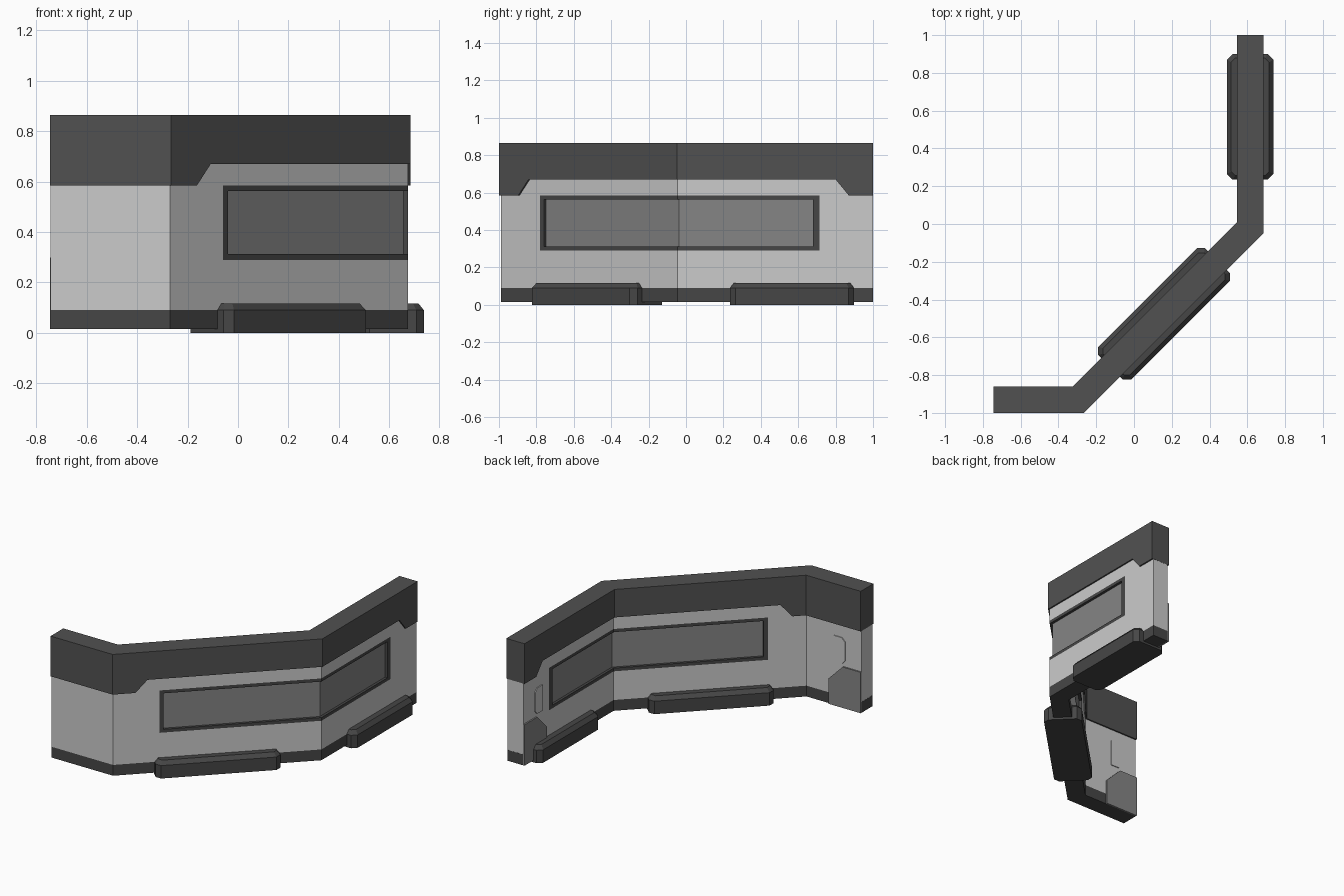
import bpy, bmesh
from mathutils import Vector, Matrix

if "Cube" in bpy.data.objects:
    bpy.data.objects.remove(bpy.data.objects["Cube"])

def material(name, v):
    m = bpy.data.materials.new(name)
    m.diffuse_color = (v, v, v, 1)
    m.use_nodes = True
    m.node_tree.nodes["Principled BSDF"].inputs["Base Color"].default_value = m.diffuse_color
    return m

LIGHT = material("light grey", 0.60)
BAND = material("dark grey", 0.083)
TRIM = material("charcoal", 0.062)
MID = material("mid grey", 0.235)

# Centre line of the bent wall, in plan
PATH = [Vector(p) for p in ((-0.745, -0.93), (-0.295, -0.93), (0.615, -0.02), (0.615, 1.0))]
DIRS = [(b - a).normalized() for a, b in zip(PATH, PATH[1:])]
CUM = [0.0]
for a, b in zip(PATH, PATH[1:]):
    CUM.append(CUM[-1] + (b - a).length)
END = CUM[-1]

def right(d):
    return Vector((d.y, -d.x))

def at(s):
    """Plan position and outward (mitred at corners) normal at distance s."""
    for i in (1, 2):
        if abs(s - CUM[i]) < 1e-6:
            n1, n2 = right(DIRS[i - 1]), right(DIRS[i])
            return PATH[i], (n1 + n2) / (1 + n1.dot(n2))
    i = 0 if s < CUM[1] else 1 if s < CUM[2] else 2
    return PATH[i] + DIRS[i] * (s - CUM[i]), right(DIRS[i])

def point(s, off, z):
    p, n = at(s)
    p = p + n * off
    return (p.x, p.y, z)

def finish(name, bm, mat):
    bmesh.ops.recalc_face_normals(bm, faces=bm.faces)
    me = bpy.data.meshes.new(name)
    bm.to_mesh(me)
    bm.free()
    if mat:
        me.materials.append(mat)
    ob = bpy.data.objects.new(name, me)
    bpy.context.collection.objects.link(ob)
    return ob

def loft(bm, loops):
    rings = [[bm.verts.new(c) for c in lp] for lp in loops]
    n = len(rings[0])
    for a, b in zip(rings, rings[1:]):
        for i in range(n):
            j = (i + 1) % n
            bm.faces.new((a[i], a[j], b[j], b[i]))
    bm.faces.new(rings[0][::-1])
    bm.faces.new(rings[-1])

def ribbon(name, s0, s1, z0, z1, half, mat, t0=None, t1=None):
    """Mitred wall strip; t0 / t1 give different end positions at the top."""
    t0 = s0 if t0 is None else t0
    t1 = s1 if t1 is None else t1
    mids = [c for c in CUM[1:3] if max(s0, t0) < c < min(s1, t1)]
    pairs = [(s0, t0)] + [(c, c) for c in mids] + [(s1, t1)]
    bm = bmesh.new()
    loft(bm, [[point(b, half, z0), point(t, half, z1), point(t, -half, z1), point(b, -half, z0)]
              for b, t in pairs])
    return finish(name, bm, mat)

def plate(name, poly, o0, o1, mat):
    bm = bmesh.new()
    loft(bm, [[point(s, o, z) for s, z in poly] for o in (o0, o1)])
    return finish(name, bm, mat)

def cut(ob, cutter):
    cutter.hide_render = True
    cutter.hide_viewport = True
    cutter.display_type = 'WIRE'
    m = ob.modifiers.new("opening", 'BOOLEAN')
    m.operation = 'DIFFERENCE'
    m.solver = 'EXACT'
    m.object = cutter

# Wall body: base strip and light panel
ribbon("base_strip", 0, END, 0.015, 0.09, 0.06, TRIM)
panel = ribbon("wall_panel", 0.001, END - 0.001, 0.09, 0.67, 0.06, LIGHT)
cut(panel, ribbon("panel_cutter", 0.722, 2.472, 0.29, 0.585, 0.1, None))

# Top band with lowered skirts at both ends
ribbon("top_band", 0, END, 0.67, 0.865, 0.07, BAND)
ribbon("band_skirt_left", 0, 0.567, 0.585, 0.67, 0.07, BAND, t1=0.644)
ribbon("band_skirt_right", 2.627, END, 0.585, 0.67, 0.07, BAND, t0=2.557)

# Bent window: frame and recessed pane
frame = ribbon("window_frame", 0.722, 2.472, 0.29, 0.585, 0.06, TRIM)
cut(frame, ribbon("frame_cutter", 0.75, 2.437, 0.312, 0.563, 0.1, None))
ribbon("window_pane", 0.75, 2.437, 0.312, 0.563, 0.042, MID)

# Chamfered feet straddling the wall
def foot(name, s, length):
    def ring(inset, z):
        a, b, c = length / 2 - inset, 0.1225 - inset, 0.03 - inset * 0.4
        q = [(a, b - c), (a - c, b)]
        q += [(-x, y) for x, y in q[::-1]]
        q += [(-x, -y) for x, y in q]
        return [(x, y, z) for x, y in q]
    bm = bmesh.new()
    loft(bm, [ring(0, 0), ring(0, 0.09), ring(0.022, 0.117)])
    p, n = at(s)
    d = Vector((-n.y, n.x, 0))
    rot = Matrix((d, Vector((-n.x, -n.y, 0)), Vector((0, 0, 1)))).transposed().to_4x4()
    bm.transform(Matrix.Translation((p.x, p.y, 0)) @ rot)
    finish(name, bm, TRIM)

foot("foot_diagonal", CUM[1] + 0.642, 0.80)
foot("foot_side", CUM[2] + 0.587, 0.665)

# Inner side details near each end: corner guard and small hatch
GUARD = [(0, 0.015), (0.25, 0.015), (0.25, 0.19), (0.14, 0.30), (0, 0.30)]
HATCH = [(0.125, 0.345), (0.145, 0.32), (0.21, 0.32), (0.21, 0.50), (0.15, 0.50), (0.125, 0.475)]
for side, f in (("left", lambda s: s), ("right", lambda s: END - s)):
    plate("corner_guard_" + side, [(f(s), z) for s, z in GUARD], -0.06, -0.07, MID)
    plate("hatch_" + side, [(f(s), z) for s, z in HATCH], -0.06, -0.066, LIGHT)
